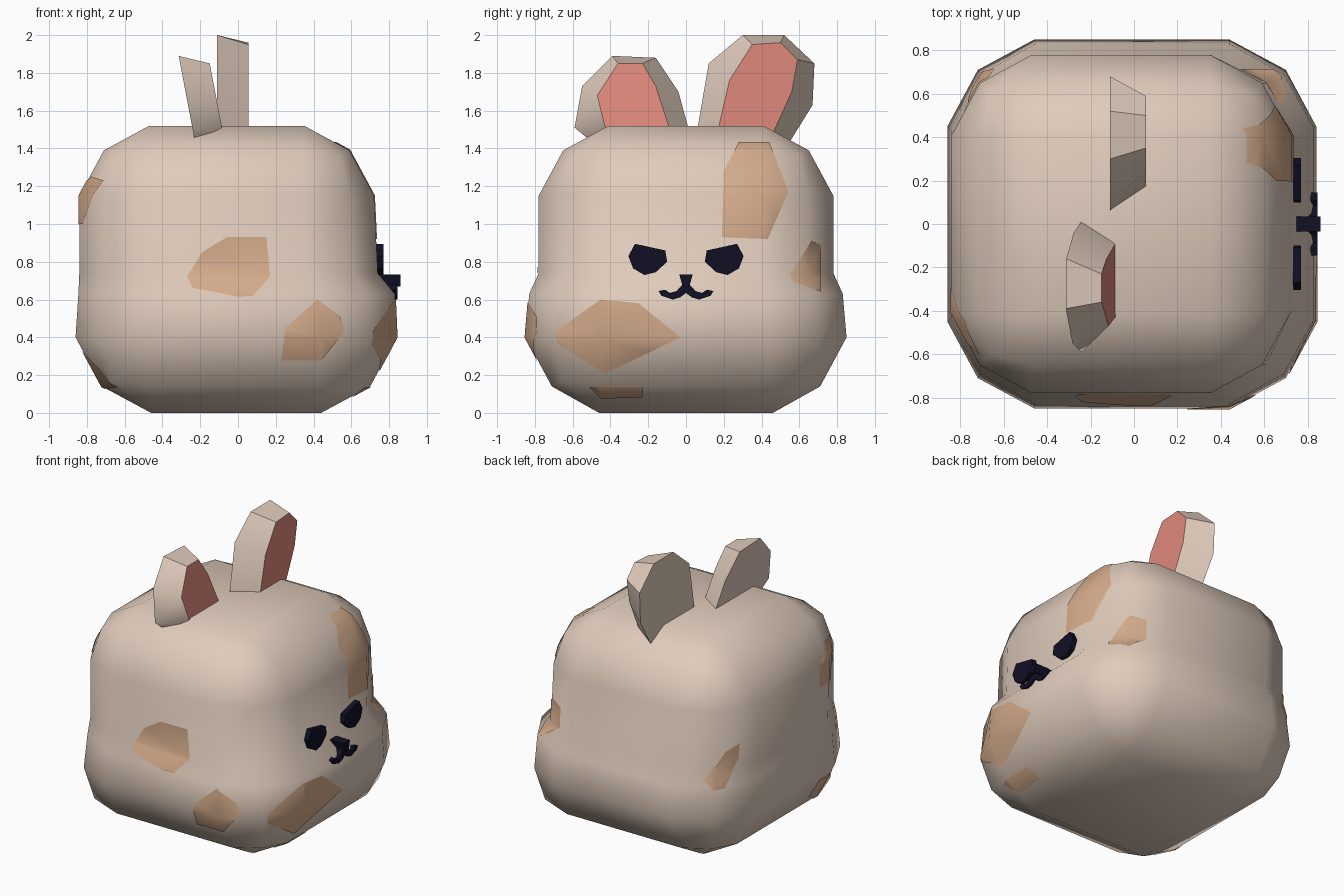
import bpy, bmesh
from mathutils import Vector

if "Cube" in bpy.data.objects:
    bpy.data.objects.remove(bpy.data.objects["Cube"])


def material(name, rgb):
    m = bpy.data.materials.new(name)
    m.diffuse_color = (*rgb, 1)
    m.use_nodes = True
    m.node_tree.nodes["Principled BSDF"].inputs["Base Color"].default_value = m.diffuse_color
    return m


CREAM = material("cream", (0.74, 0.60, 0.50))
TAN = material("tan", (0.66, 0.41, 0.26))
PINK = material("pink", (0.74, 0.25, 0.20))
DARK = material("dark_navy", (0.005, 0.005, 0.018))


def finish(bm, name, mats, angle=0.9):
    me = bpy.data.meshes.new(name)
    bm.to_mesh(me)
    bm.free()
    for m in mats:
        me.materials.append(m)
    ob = bpy.data.objects.new(name, me)
    bpy.context.collection.objects.link(ob)
    bpy.ops.object.select_all(action='DESELECT')
    ob.select_set(True)
    bpy.context.view_layer.objects.active = ob
    bpy.ops.object.shade_smooth_by_angle(angle=angle)
    return ob


def loft(bm, rings):
    """Skin closed rings of equal length and cap both ends; returns the last cap."""
    rows = [[bm.verts.new(p) for p in r] for r in rings]
    n = len(rows[0])
    for a, b in zip(rows, rows[1:]):
        for i in range(n):
            j = (i + 1) % n
            bm.faces.new((a[i], a[j], b[j], b[i]))
    bm.faces.new(rows[0])
    return bm.faces.new(rows[-1])


# Body: rounded block with wide lower half and a step under the face
# z, z at corner middle, x min, x max, half depth, corner inset, corner middle inset
LEVELS = [(0, 0, -.46, .44, .46, 0, 0),
          (.14, .17, -.72, .70, .71, .26, .05),
          (.40, .40, -.86, .84, .85, .40, .14),
          (.63, .63, -.845, .83, .83, .39, .14),
          (.74, .74, -.84, .74, .78, .38, .13),
          (1.15, 1.15, -.84, .72, .78, .37, .13),
          (1.39, 1.36, -.71, .59, .65, .24, .05),
          (1.52, 1.52, -.47, .35, .41, 0, 0)]


def body_ring(z, zm, x0, x1, hy, i, m):
    pts = []
    for x, sx, sy in ((x1, 1, 1), (x0, -1, 1), (x0, -1, -1), (x1, 1, -1)):
        corner = [(x, sy * (hy - i), z),
                  (x - sx * m, sy * (hy - m), zm),
                  (x - sx * i, sy * hy, z)]
        pts += corner if sx * sy > 0 else corner[::-1]
    return pts


def body_mesh():
    bm = bmesh.new()
    loft(bm, [body_ring(*lv) for lv in LEVELS])
    bmesh.ops.remove_doubles(bm, verts=bm.verts, dist=0.001)
    bmesh.ops.recalc_face_normals(bm, faces=bm.faces)
    bm.normal_update()
    return bm


finish(body_mesh(), "body", [CREAM])


# Coat patches: body skin trimmed to a convex outline, lifted slightly
def patch(name, direction, pts):
    d = Vector((*direction, 0)).normalized()
    right = Vector((-d.y, d.x, 0))
    bm = body_mesh()
    bmesh.ops.triangulate(bm, faces=bm.faces)
    bm.normal_update()
    bmesh.ops.delete(bm, geom=[f for f in bm.faces if f.normal.dot(d) < 0.2], context='FACES')
    pos = [right * u + Vector((0, 0, z)) for u, z in pts]
    mid = sum(pos, Vector()) / len(pos)
    for a, b in zip(pos, pos[1:] + pos[:1]):
        out = (b - a).cross(d)
        if out.dot(mid - a) > 0:
            out.negate()
        bmesh.ops.bisect_plane(bm, geom=bm.verts[:] + bm.edges[:] + bm.faces[:],
                               plane_co=a, plane_no=out, clear_outer=True)
    bm.normal_update()
    for v, n in [(v, v.normal.copy()) for v in bm.verts]:
        v.co += n * 0.005
    finish(bm, name, [TAN])


FRONT, RIGHT, LEFT, BACK_LEFT = (0, -1), (1, 0), (-1, 0), (-1, 1)
patch("patch_front_middle", FRONT, [(-.27, .72), (-.24, .66), (0, .615), (.08, .62),
                                    (.17, .72), (.15, .93), (-.06, .93), (-.19, .85)])
patch("patch_front_low", FRONT, [(.23, .28), (.44, .28), (.56, .43), (.54, .51),
                                 (.42, .60), (.25, .45)])
patch("patch_brow", RIGHT, [(.19, .93), (.43, .92), (.54, 1.17), (.44, 1.43),
                            (.28, 1.43), (.20, 1.28)])
patch("patch_chin", RIGHT, [(-.69, .43), (-.45, .60), (-.25, .58), (-.03, .40),
                            (-.43, .21), (-.68, .37)])
patch("patch_chin_low", RIGHT, [(-.51, .14), (-.23, .14), (-.23, .085), (-.45, .08)])
patch("patch_cheek", RIGHT, [(.55, .73), (.66, .91), (.71, .89), (.71, .64), (.57, .69)])
patch("patch_left_high", LEFT, [(.30, 1.0), (.45, 1.0), (.60, 1.23), (.45, 1.25), (.30, 1.15)])
patch("patch_left_low", LEFT, [(.30, .2), (.42, .13), (.62, .14), (.62, .2), (.45, .33), (.32, .33)])
patch("patch_back_corner", BACK_LEFT, [(-.05, .67), (.09, .86), (.19, .90), (.18, .79),
                                       (.08, .61), (0, .61)])


# Face details: outlines in (y, z) extruded along x
def slab(name, pts, x0, x1, mirror=False):
    bm = bmesh.new()
    s = -1 if mirror else 1
    loft(bm, [[(x, s * y, z) for y, z in pts] for x in (x0, x1)])
    bmesh.ops.recalc_face_normals(bm, faces=bm.faces)
    finish(bm, name, [DARK], 0.5)


EYE = [(.10, .80), (.11, .86), (.27, .895), (.305, .83), (.28, .765), (.22, .73), (.16, .745)]
MOUTH = [(0, .68), (.018, .68), (.05, .645), (.085, .635), (.11, .652), (.145, .645),
         (.13, .62), (.07, .60), (.03, .612), (0, .635)]
for side, flip in (("left", False), ("right", True)):
    slab("eye_" + side, EYE, 0.70, 0.77, flip)
    slab("mouth_" + side, MOUTH, 0.78, 0.845, flip)
slab("nose", [(-.035, .732), (.035, .732), (.018, .67), (-.018, .67)], 0.75, 0.86)


# Ears: outer outline at the back tapering to a flat pink front
def ear(name, outer, inner, x_back, x_front, lean):
    bm = bmesh.new()
    cap = loft(bm, [[(x + lean * (z - 1.5), y, z) for y, z in pts]
                    for x, pts in ((x_back, outer), (x_front, inner))])
    cap.material_index = 1
    bmesh.ops.recalc_face_normals(bm, faces=bm.faces)
    finish(bm, name, [CREAM, PINK], 0.75)


ear("ear_tall",
    [(.06, 1.5), (.12, 1.85), (.30, 2.0), (.52, 2.0), (.68, 1.85), (.67, 1.63), (.54, 1.42), (.2, 1.4)],
    [(.17, 1.5), (.23, 1.76), (.35, 1.95), (.5, 1.96), (.59, 1.87), (.56, 1.7), (.46, 1.48), (.25, 1.42)],
    -0.11, 0.055, 0)
ear("ear_short",
    [(-.59, 1.51), (-.55, 1.73), (-.39, 1.89), (-.16, 1.88), (-.04, 1.7), (.02, 1.48), (-.15, 1.38), (-.48, 1.42)],
    [(-.42, 1.48), (-.47, 1.68), (-.36, 1.85), (-.23, 1.85), (-.16, 1.73), (-.08, 1.48), (-.15, 1.4), (-.38, 1.42)],
    -0.24, -0.083, -0.19)
